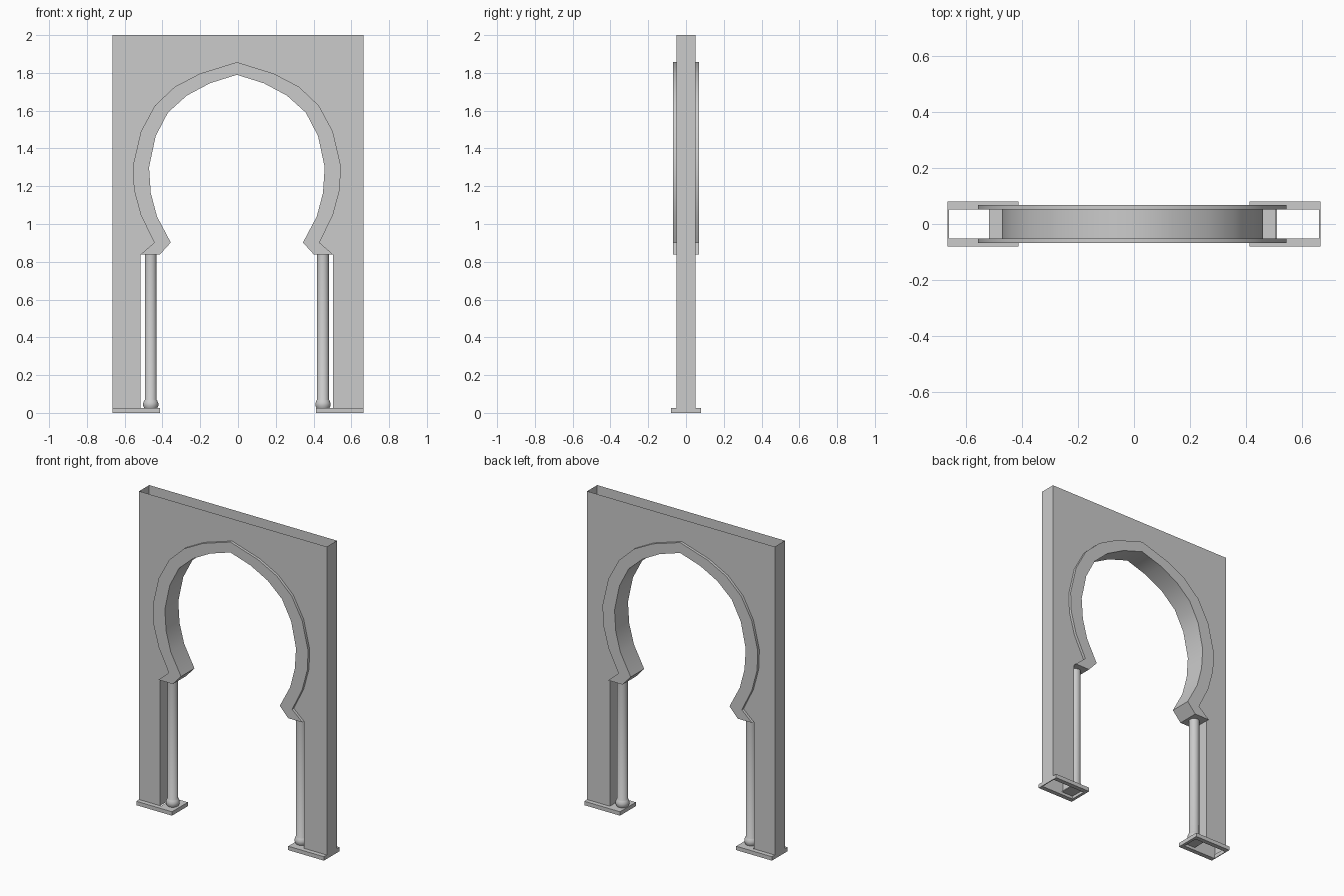
import bpy, bmesh, math

old = bpy.data.objects.get("Cube")
if old:
    bpy.data.objects.remove(old)

stone = bpy.data.materials.new("grey stone")
stone.use_nodes = True
GREY = (0.6, 0.6, 0.6, 1)
stone.diffuse_color = GREY
stone.node_tree.nodes["Principled BSDF"].inputs["Base Color"].default_value = GREY

SHIFT = -0.006          # the opening sits slightly off centre
HALF_W, WALL_Y, TRIM_Y = 0.665, 0.051, 0.068
BASE_Y, BASE_Z, JAMB = 0.08, 0.025, 0.51

# Half outlines of the pointed horseshoe arch, apex to springing
INNER = [(0, 1.79), (.143, 1.745), (.265, 1.68), (.365, 1.59), (.43, 1.465),
         (.465, 1.3), (.456, 1.165), (.423, 1.04), (.35, .902), (.408, .838)]
OUTER = [(0, 1.857), (.196, 1.796), (.328, 1.727), (.434, 1.627), (.508, 1.49),
         (.55, 1.31), (.545, 1.183), (.508, 1.045), (.437, .902), (JAMB, .838)]


def finish(bm, name, smooth=None):
    bmesh.ops.remove_doubles(bm, verts=bm.verts, dist=1e-5)
    bmesh.ops.recalc_face_normals(bm, faces=bm.faces)
    mesh = bpy.data.meshes.new(name)
    bm.to_mesh(mesh)
    bm.free()
    obj = bpy.data.objects.new(name, mesh)
    bpy.context.collection.objects.link(obj)
    mesh.materials.append(stone)
    if smooth:
        bpy.ops.object.select_all(action='DESELECT')
        obj.select_set(True)
        bpy.context.view_layer.objects.active = obj
        bpy.ops.object.shade_smooth_by_angle(angle=math.radians(smooth))
    return obj


def flat(bm, points, y):
    """Face in a plane of constant y."""
    return bm.faces.new([bm.verts.new((x, y, z)) for x, z in points])


def strip(bm, points, y0, y1):
    """Ribbon swept along y from an x-z path."""
    for (xa, za), (xb, zb) in zip(points, points[1:]):
        bm.faces.new([bm.verts.new(p) for p in
                      ((xa, y0, za), (xb, y0, zb), (xb, y1, zb), (xa, y1, za))])


def box(bm, x0, x1, y0, y1, z0, z1):
    verts = bmesh.ops.create_cube(bm, size=1)["verts"]
    for v in verts:
        v.co = ((x0, x1)[v.co.x > 0], (y0, y1)[v.co.y > 0], (z0, z1)[v.co.z > 0])


def place(points, side):
    return [(side * x + SHIFT, z) for x, z in points]


# Hollow wall, open at the top
bm = bmesh.new()
for side in (-1, 1):
    edge = side * HALF_W
    opening = place(OUTER + [(JAMB, BASE_Z)], side)
    for y in (-WALL_Y, WALL_Y):
        flat(bm, [(edge, BASE_Z), (edge, 2), (SHIFT, 2)] + opening, y)
    strip(bm, [(edge, BASE_Z), (edge, 2)], -WALL_Y, WALL_Y)
    strip(bm, opening[-2:], -WALL_Y, WALL_Y)
finish(bm, "wall")

# Raised arch band on both faces, with its soffit and flat springing
bm = bmesh.new()
for side in (-1, 1):
    inner, outer = place(INNER, side), place(OUTER, side)
    for s in (-1, 1):
        for i in range(len(inner) - 1):
            flat(bm, [inner[i], inner[i + 1], outer[i + 1], outer[i]], s * TRIM_Y)
        strip(bm, outer, s * WALL_Y, s * TRIM_Y)
    strip(bm, inner, -TRIM_Y, TRIM_Y)
    strip(bm, [inner[-1], outer[-1]], -TRIM_Y, TRIM_Y)
finish(bm, "arch_band", 40)

# Plinths, hollow below the wall, and the columns standing on them
PROFILE = [(0, .025), (.034, .025), (.04, .037), (.04, .052), (.034, .066),
           (.031, .07), (.031, .838)]
for side, label in ((-1, "right"), (1, "left")):
    bm = bmesh.new()
    spans = [(.412, HALF_W, -BASE_Y, -WALL_Y, 0), (.412, HALF_W, WALL_Y, BASE_Y, 0),
             (.412, .43, -WALL_Y, WALL_Y, 0), (.66, HALF_W, -WALL_Y, WALL_Y, 0),
             (.43, JAMB, -WALL_Y, WALL_Y, .018)]
    for x0, x1, y0, y1, z0 in spans:
        box(bm, *sorted((side * x0, side * x1)), y0, y1, z0, BASE_Z)
    finish(bm, label + "_plinth")

    bm = bmesh.new()
    cx = side * .456 + SHIFT
    path = [bm.verts.new((cx + r, 0, z)) for r, z in PROFILE]
    edges = [bm.edges.new(pair) for pair in zip(path, path[1:])]
    bmesh.ops.spin(bm, geom=path + edges, cent=(cx, 0, 0), axis=(0, 0, 1),
                   angle=math.tau, steps=24, use_duplicate=False)
    finish(bm, label + "_column", 45)
